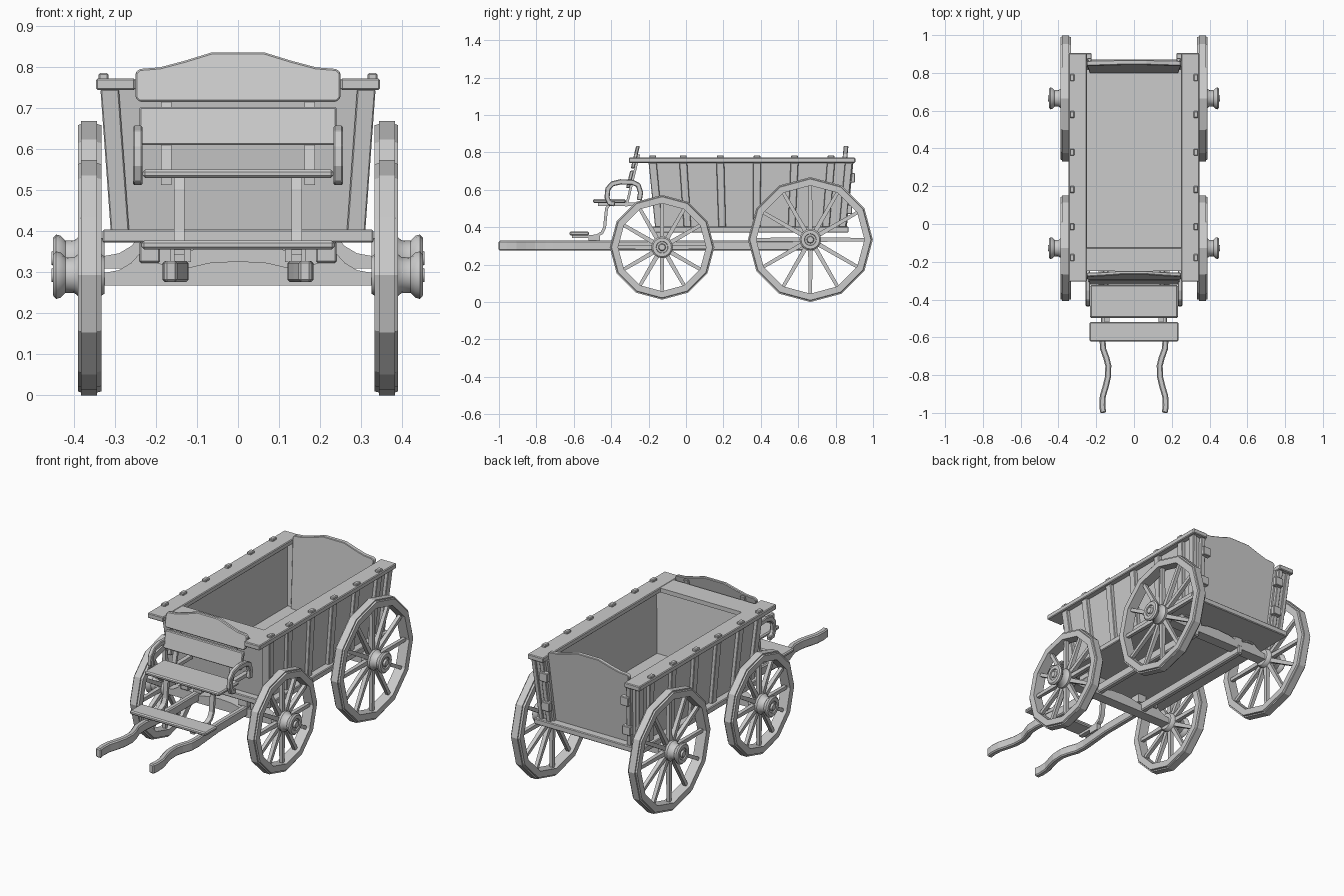
import bpy
from math import sin, cos, pi, radians
from mathutils import Vector

if "Cube" in bpy.data.objects:
    bpy.data.objects.remove(bpy.data.objects["Cube"])


def mesh(name, verts, faces, bevel=0.0, mirror=False):
    me = bpy.data.meshes.new(name)
    me.from_pydata([tuple(v) for v in verts], [], faces)
    import bmesh
    bm = bmesh.new()
    bm.from_mesh(me)
    bmesh.ops.recalc_face_normals(bm, faces=bm.faces)
    bm.to_mesh(me)
    bm.free()
    ob = bpy.data.objects.new(name, me)
    bpy.context.collection.objects.link(ob)
    if bevel:
        m = ob.modifiers.new("bevel", 'BEVEL')
        m.width, m.segments, m.limit_method = bevel, 1, 'ANGLE'
    if mirror:
        ob.modifiers.new("mirror", 'MIRROR').use_mirror_merge = False
    return ob


def hexa(name, low, high, **kw):
    return mesh(name, low + high, [(0, 1, 2, 3), (4, 5, 6, 7), (0, 1, 5, 4), (1, 2, 6, 5),
                                   (2, 3, 7, 6), (3, 0, 4, 7)], **kw)


def box(name, x0, x1, y0, y1, z0, z1, **kw):
    q = [(x0, y0), (x1, y0), (x1, y1), (x0, y1)]
    return hexa(name, [(*p, z0) for p in q], [(*p, z1) for p in q], **kw)


def prism(name, pts, axis, a, b, slope=0.0, **kw):
    """Extrude a 2D outline along an axis; slope leans y-extruded boards with height."""
    def place(p, t):
        return {'x': (t, p[0], p[1]), 'y': (p[0], t + slope * p[1], p[1]), 'z': (p[0], p[1], t)}[axis]
    n = len(pts)
    faces = [tuple(range(n)), tuple(range(n, 2 * n))]
    faces += [(i, (i + 1) % n, n + (i + 1) % n, n + i) for i in range(n)]
    return mesh(name, [place(p, a) for p in pts] + [place(p, b) for p in pts], faces, **kw)


def ribbon(path, width):
    """Outline of a 2D path thickened to a given width."""
    left, right = [], []
    for i, p in enumerate(path):
        d = Vector(path[min(i + 1, len(path) - 1)]) - Vector(path[max(i - 1, 0)])
        n = Vector((-d.y, d.x)).normalized() * width / 2
        left.append(tuple(Vector(p) + n))
        right.append(tuple(Vector(p) - n))
    return left + right[::-1]


def lathe(name, prof, seg, y, z, closed=False, smooth=False):
    """Revolve (x, radius) profile about an axle at y, z."""
    n = len(prof)
    verts = [(x, y + r * sin(2 * pi * s / seg), z + r * cos(2 * pi * s / seg))
             for s in range(seg) for x, r in prof]
    faces = [(s * n + i, s * n + (i + 1) % n, (s + 1) % seg * n + (i + 1) % n, (s + 1) % seg * n + i)
             for s in range(seg) for i in range(n if closed else n - 1)]
    if not closed:
        faces += [tuple(s * n for s in range(seg)), tuple(s * n + n - 1 for s in range(seg))]
    ob = mesh(name, verts, faces, mirror=True)
    if smooth:
        bpy.context.view_layer.objects.active = ob
        ob.select_set(True)
        bpy.ops.object.shade_smooth_by_angle(angle=radians(40))
        ob.select_set(False)
    return ob


# Wheels: twelve-sided rim with tyre, spokes and flared hub
def wheel(name, y, z, r):
    lathe(name + "_rim", [(.333, r - .045), (.333, r - .01), (.343, r - .007), (.343, r), (.382, r),
                          (.382, r - .007), (.39, r - .01), (.39, r - .045)], 12, y, z, closed=True)
    lathe(name + "_hub", [(.325, .045), (.335, .052), (.385, .055), (.398, .044), (.42, .043), (.432, .055),
                          (.443, .058), (.450, .050), (.450, .032), (.444, .030), (.444, .020),
                          (.454, .016)], 16, y, z, smooth=True)
    verts, faces = [], []
    for k in range(12):
        a = 2 * pi * k / 12
        for rad, w in ((.04, .012), (r - .035, .009)):
            for dx, t in ((-1, -1), (1, -1), (1, 1), (-1, 1)):
                verts.append((.361 + dx * w, y + rad * sin(a) + t * w * cos(a),
                              z + rad * cos(a) - t * w * sin(a)))
        o = k * 8
        faces += [tuple(o + i for i in f) for f in ((0, 1, 2, 3), (4, 5, 6, 7), (0, 1, 5, 4), (1, 2, 6, 5),
                                                   (2, 3, 7, 6), (3, 0, 4, 7))]
    mesh(name + "_spokes", verts, faces, mirror=True)


wheel("rear_wheel", .665, .334, .334)
wheel("front_wheel", -.128, .293, .28)

# Axle beams with a scalloped upper edge, and the blocks that carry the bed
half = [(.34, -.025), (.34, .003), (.29, .012), (.26, .03), (.24, .052), (.2, .056),
        (.2, .03), (.13, .016), (.07, .03), (0, .034)]
for name, y, z in (("front_axle", -.128, .293), ("rear_axle", .665, .334)):
    outline = [(x, z + h) for x, h in half] + [(-x, z + h) for x, h in half[-2::-1]]
    prism(name, outline, 'y', y - .03, y + .03)
    box(name + "_block", .19, .24, y - .04, y + .04, z + .03, .375, mirror=True, bevel=.004)
    box(name + "_shaft_block", .115, .165, y - .03, y + .03, .325, .375, mirror=True)

# Bed
box("bed", -.33, .33, -.19, .87, .372, .404, bevel=.004)


# Sloped body: position on the outer surface at height fraction t
def lean_y(y, t):
    return .345 + (y - .345) * (.51 + .035 * t) / .545


def out_x(t, inset=0):
    return .31 + .025 * t - inset


def side_slab(name, y0, y1, in0, in1, **kw):
    quads = []
    for t, z in ((0, .40), (1, .745)):
        quads.append([(out_x(t, in0), lean_y(y0, t), z), (out_x(t, in1), lean_y(y0, t), z),
                      (out_x(t, in1), lean_y(y1, t), z), (out_x(t, in0), lean_y(y1, t), z)])
    return hexa(name, *quads, mirror=True, **kw)


def end_slab(name, x0b, x1b, x0t, x1t, ya, yb, **kw):
    q = [[(x0, lean_y(ya, t), z), (x1, lean_y(ya, t), z), (x1, lean_y(yb, t), z), (x0, lean_y(yb, t), z)]
         for t, z, x0, x1 in ((0, .40, x0b, x1b), (1, .745, x0t, x1t))]
    return hexa(name, *q, **kw)


side_slab("side_wall", -.185, .88, .045, .02)
posts = (-.178, -.015, .183, .38, .58, .775)
for y in posts:
    side_slab("side_post", y - .021, y + .021, .025, 0, bevel=.003)
    box("rail_bolt", .315, .34, y - .018, y + .018, .765, .785, mirror=True, bevel=.004)
side_slab("rear_corner_post", .85, .89, .025, 0, bevel=.003)
end_slab("front_wall", -.29, .29, -.315, .315, -.185, -.155)
end_slab("front_corner_post", .265, .31, .29, .335, -.2, -.18, mirror=True, bevel=.003)
end_slab("rear_side_panel", .225, .29, .245, .315, .85, .875, mirror=True)
end_slab("rear_strap", .235, .262, .255, .282, .87, .895, mirror=True, bevel=.003)
for z in (.47, .64):
    box("tailgate_hinge", .225, .275, .855 + .1 * (z - .45), .885 + .1 * (z - .45), z, z + .05,
        mirror=True, bevel=.003)

# Top rails and front cross plate
box("top_rail", .25, .346, -.305, .905, .744, .772, mirror=True, bevel=.004)
box("front_top_plate", -.255, .255, -.25, -.13, .746, .770)

# Tailgate and seat back share the same arched top edge
arch = [(.25, .785), (.24, .795), (.19, .799), (.13, .815), (.065, .835)]
arch += [(-x, z) for x, z in arch[::-1]]
prism("tailgate", [(-.235, .40), (.235, .40)] + arch, 'y', .76, .785, slope=.1, bevel=.003)
prism("seat_back_top", [(-.25, .725), (-.24, .715), (.24, .715), (.25, .725)] + arch,
      'y', -.467, -.447, slope=.24, bevel=.004)
prism("seat_back_lower", [(-.24, .61), (.24, .61), (.24, .703), (-.24, .703)],
      'y', -.467, -.447, slope=.24, bevel=.004)
prism("seat_back_support", [(.162, .512), (.187, .512), (.187, .79), (.162, .79)],
      'y', -.449, -.435, slope=.24, mirror=True)

# Seat, footboard and their iron straps
box("seat", -.232, .232, -.497, -.322, .53, .55, bevel=.006)
box("footboard", -.235, .235, -.622, -.518, .356, .377, bevel=.006)
box("seat_bracket", .162, .187, -.47, -.17, .513, .532, mirror=True)
strap = [(-.405, .528), (-.425, .50), (-.43, .45), (-.435, .40), (-.45, .37), (-.48, .353), (-.53, .35), (-.61, .35)]
prism("footboard_strap", ribbon(strap, .016), 'x', .13, .156, mirror=True)
box("strap_foot", .13, .156, -.52, -.46, .32, .356, mirror=True)

# Curved armrests
arm = [(-.25, .545), (-.243, .585), (-.255, .625), (-.285, .64), (-.35, .643), (-.395, .632),
       (-.418, .605), (-.422, .56), (-.41, .53), (-.38, .525)]
prism("armrest", ribbon(arm, .028), 'x', .232, .256, mirror=True, bevel=.004)

# Shafts: wavy handles in front, straight beams to the rear axle
wave = [(.163, -1.0), (.168, -.96), (.165, -.91), (.15, -.86), (.138, -.81), (.136, -.75), (.146, -.71),
        (.164, -.66), (.167, -.6), (.16, -.52), (.15, -.4), (.15, .70)]
prism("shaft", ribbon(wave, .032), 'z', .276, .328, mirror=True, bevel=.006)
